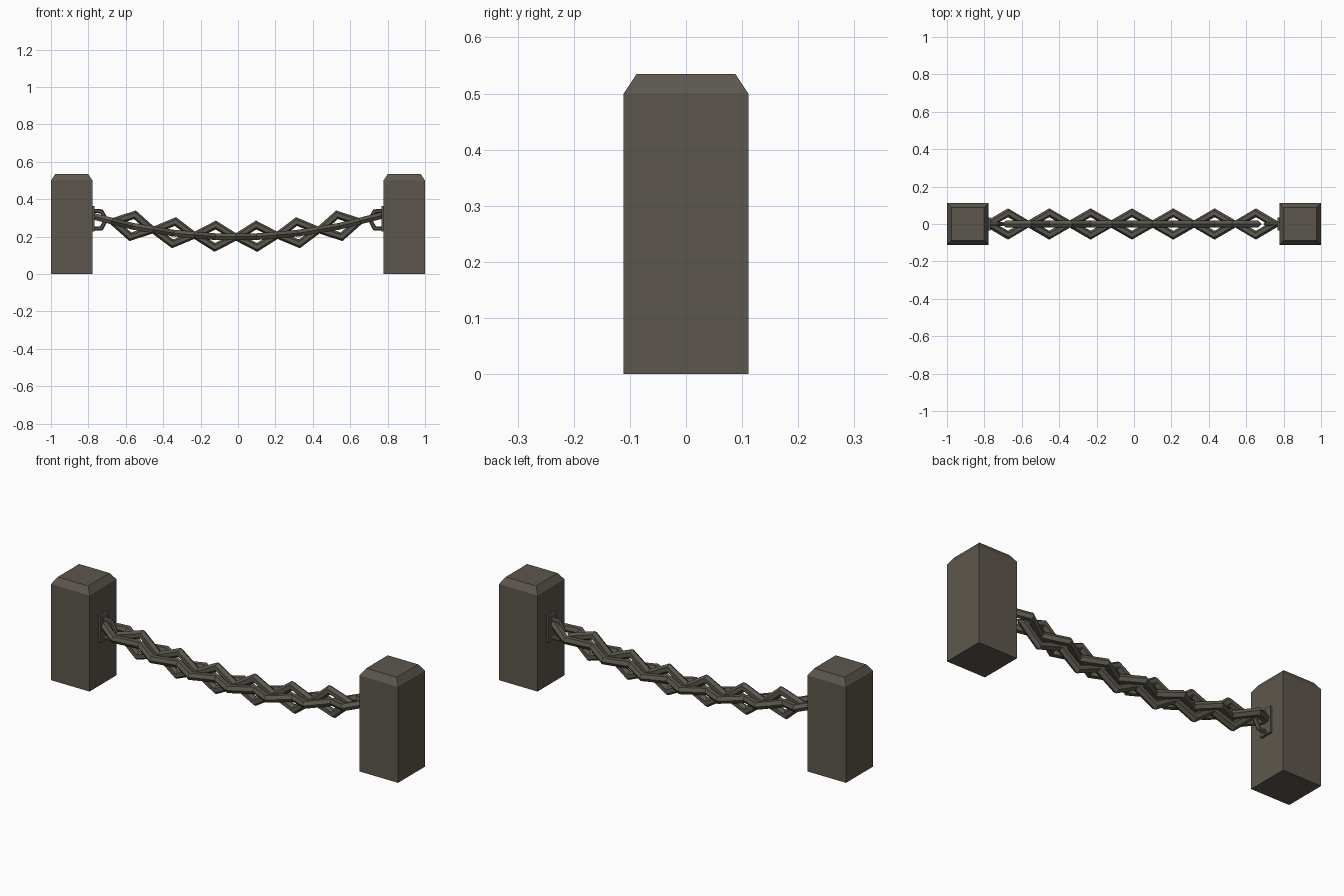
import bpy, bmesh, math
from mathutils import Vector, Matrix

if "Cube" in bpy.data.objects:
    bpy.data.objects.remove(bpy.data.objects["Cube"])


def material(name, color):
    m = bpy.data.materials.new(name)
    m.diffuse_color = (*color, 1)
    m.use_nodes = True
    m.node_tree.nodes["Principled BSDF"].inputs["Base Color"].default_value = m.diffuse_color
    return m


stone = material("weathered stone", (0.108, 0.094, 0.074))
iron = material("dull iron", (0.104, 0.096, 0.074))


def finish(bm, name, mat):
    bmesh.ops.recalc_face_normals(bm, faces=bm.faces)
    me = bpy.data.meshes.new(name)
    bm.to_mesh(me)
    bm.free()
    me.materials.append(mat)
    ob = bpy.data.objects.new(name, me)
    bpy.context.collection.objects.link(ob)
    return ob


def tube(bm, path, side, radius, sides, closed):
    """Sweep a flat-sided section along a planar path; side = plane normal."""
    rings, n = [], len(path)
    for i, p in enumerate(path):
        a = path[i - 1] if closed or i else p
        b = path[(i + 1) % n] if closed or i < n - 1 else p
        d1, d2 = (p - a).normalized(), (b - p).normalized()
        t = (d1 + d2).normalized()
        out = t.cross(side)
        miter = 1 / max(0.5, t.dot(d2 if d2.length else d1))
        rings.append([bm.verts.new(p + out * (math.cos(k * math.tau / sides) * radius * miter)
                                   + side * (math.sin(k * math.tau / sides) * radius))
                      for k in range(sides)])
    for i in range(n if closed else n - 1):
        r, s = rings[i], rings[(i + 1) % n]
        for k in range(sides):
            j = (k + 1) % sides
            bm.faces.new((r[k], r[j], s[j], s[k]))
    if not closed:
        bm.faces.new(rings[0])
        bm.faces.new(rings[-1])


def box(bm, center, size):
    bmesh.ops.create_cube(bm, size=1, matrix=Matrix.Translation(center) @ Matrix.Diagonal((*size, 1)))


for s, label in ((-1, "left"), (1, "right")):
    # Square post with a chamfered cap
    bm = bmesh.new()
    levels = [[bm.verts.new((s * 0.889 + sx * h, sy * h, z))
               for sx, sy in ((-1, -1), (1, -1), (1, 1), (-1, 1))]
              for h, z in ((0.111, 0), (0.111, 0.5), (0.088, 0.535))]
    for lo, hi in zip(levels, levels[1:]):
        for k in range(4):
            bm.faces.new((lo[k], lo[(k + 1) % 4], hi[(k + 1) % 4], hi[k]))
    bm.faces.new(levels[0])
    bm.faces.new(levels[-1])
    finish(bm, label + "_post", stone)

    # Wall plate and the staple that holds the chain
    bm = bmesh.new()
    box(bm, (s * 0.773, 0, 0.295), (0.012, 0.07, 0.135))
    path = [Vector((s * x, 0, z)) for x, z in
            ((0.775, 0.338), (0.73, 0.335), (0.705, 0.292), (0.73, 0.245), (0.775, 0.242))]
    tube(bm, path, Vector((0, 1, 0)), 0.011, 6, False)
    finish(bm, label + "_bracket", iron)

# Sagging chain of diamond links, alternately flat and upright
for i in range(13):
    x = (i - 6) * 0.1105
    bm = bmesh.new()
    path = [Vector(p) for p in ((0.105, 0, 0), (0, 0.06, 0), (-0.105, 0, 0), (0, -0.06, 0))]
    tube(bm, path, Vector((0, 0, 1)), 0.0205, 6, True)
    roll = Matrix.Rotation(math.pi / 2 * (i % 2), 4, 'X')
    tilt = Matrix.Rotation(-math.atan(0.38 * x), 4, 'Y')
    bm.transform(Matrix.Translation((x - 0.011, 0, 0.2 + 0.19 * x * x)) @ tilt @ roll)
    finish(bm, "chain_link_%02d" % (i + 1), iron)
